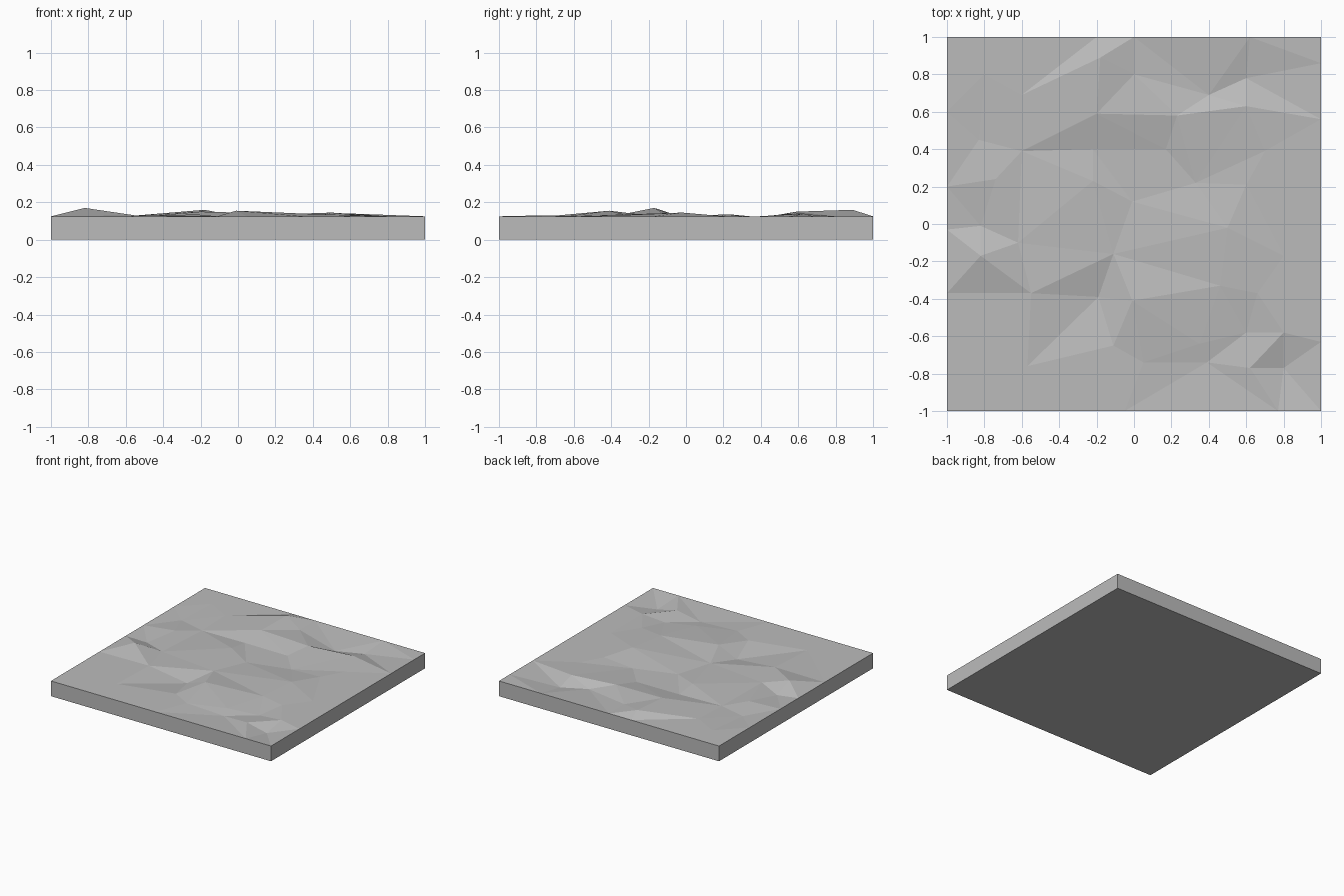
import bpy
import bmesh
from mathutils import Vector
from mathutils.geometry import delaunay_2d_cdt

RIM = 0.125  # height of the level rim around the rough top

# Remove the default cube
cube = bpy.data.objects.get("Cube")
if cube:
    bpy.data.objects.remove(cube, do_unlink=True)


def make_material(name, colour):
    """One flat colour for both viewport and render."""
    mat = bpy.data.materials.new(name)
    mat.use_nodes = True
    mat.diffuse_color = colour
    mat.node_tree.nodes["Principled BSDF"].inputs["Base Color"].default_value = colour
    return mat


# Peaks and hollows of the rough top: x, y, height
peaks = [
    (-.82, -.17, .17), (-.18, .89, .16), (-.01, -.41, .155), (-.2, .59, .15),
    (.5, -.02, .145), (.6, .63, .14), (.23, .58, .14), (-.74, .24, .135),
    (-.22, .23, .135), (.46, -.33, .135), (.66, -.37, .13), (-.55, -.37, .13),
    (.62, -.77, .13),
]
hollows = [
    (-.82, -.01, .11), (-.19, -.39, .09), (.8, -.77, .09), (.6, .78, .095),
    (.4, .69, .1), (-.22, .4, .112), (.17, .4, .11), (-.6, .39, .115),
    (.33, .22, .11), (-.01, .12, .115), (.6, -.58, .11), (.39, -.74, .11),
    (-.83, .45, .115),
]
# Points that stay level with the rim
level = [
    (-.8, .8), (-.6, .69), (0, .8), (.7, .39), (.6, .21), (-.62, -.1), (-.11, -.16),
    (-.57, -.76), (-.11, -.65), (.8, -.17), (.35, -.64), (.05, -.74), (.8, -.58),
]
# Points along the four edges of the slab
rim = [(x, y) for x in (-1, 1) for y in (-1, 1)]
rim += [(-1, y) for y in (.6, .2, -.03, -.37, -.88)]
rim += [(1, y) for y in (.86, .56, -.1, -.63)]
rim += [(x, 1) for x in (-.78, -.2, 0, .62)]
rim += [(x, -1) for x in (-.57, -.05, .77)]

points = peaks + hollows + [(x, y, RIM) for x, y in level + rim]


def build_slab(name, points, material):
    """Faceted top over the points, with straight walls and a flat base."""
    flat = [Vector(p[:2]) for p in points]
    verts, _, faces, origins, _, _ = delaunay_2d_cdt(flat, [], [], 0, 0.0001)
    bm = bmesh.new()
    bverts = [bm.verts.new((v.x, v.y, points[o[0]][2])) for v, o in zip(verts, origins)]
    for face in faces:
        bm.faces.new([bverts[i] for i in face])

    # Walls drop from the rim to the ground
    border = [e for e in bm.edges if e.is_boundary]
    result = bmesh.ops.extrude_edge_only(bm, edges=border)["geom"]
    for v in result:
        if isinstance(v, bmesh.types.BMVert):
            v.co.z = 0

    # Base closes the open loop
    lower = [e for e in bm.edges if e.is_boundary]
    bmesh.ops.contextual_create(bm, geom=lower)
    bmesh.ops.recalc_face_normals(bm, faces=bm.faces[:])

    mesh = bpy.data.meshes.new(name)
    bm.to_mesh(mesh)
    bm.free()
    mesh.materials.append(material)
    obj = bpy.data.objects.new(name, mesh)
    bpy.context.collection.objects.link(obj)
    return obj


stone = make_material("stone grey", (0.5, 0.5, 0.5, 1))
build_slab("rough_ground_slab", points, stone)
